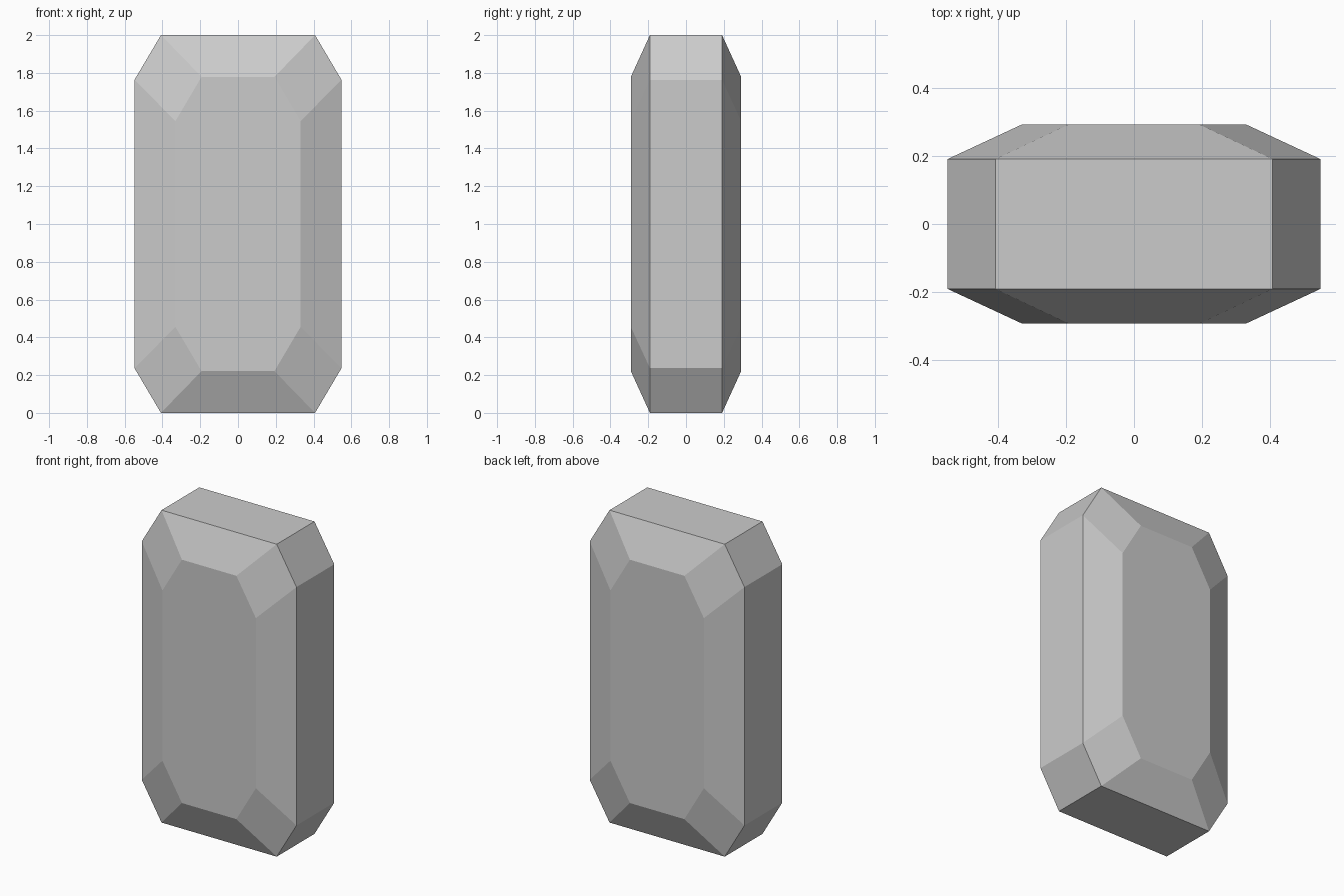
import bpy, bmesh

if "Cube" in bpy.data.objects:
    bpy.data.objects.remove(bpy.data.objects["Cube"])


def octagon(bm, y, half_w, half_h, cut_x, cut_z):
    """Ring of eight vertices: a rectangle with its corners cut off, centred at z = 1."""
    quarter = [(half_w, half_h - cut_z), (half_w - cut_x, half_h)]
    pts = quarter + [(-x, z) for x, z in reversed(quarter)]
    pts += [(-x, -z) for x, z in pts]
    return [bm.verts.new((x, y, z + 1)) for x, z in pts]


# Emerald-cut gem: small front facet, wide girdle, small back facet
bm = bmesh.new()
table = dict(half_w=0.331, half_h=0.779, cut_x=0.138, cut_z=0.234)
girdle = dict(half_w=0.548, half_h=1.0, cut_x=0.14, cut_z=0.237)
rings = [octagon(bm, -0.292, **table), octagon(bm, -0.191, **girdle),
         octagon(bm, 0.191, **girdle), octagon(bm, 0.292, **table)]

for a, b in zip(rings, rings[1:]):
    for i in range(8):
        j = (i + 1) % 8
        bm.faces.new((a[i], a[j], b[j], b[i]))
bm.faces.new(rings[0])
bm.faces.new(rings[-1])
bmesh.ops.recalc_face_normals(bm, faces=bm.faces[:])

mesh = bpy.data.meshes.new("gem")
bm.to_mesh(mesh)
bm.free()
bpy.context.collection.objects.link(bpy.data.objects.new("gem", mesh))
